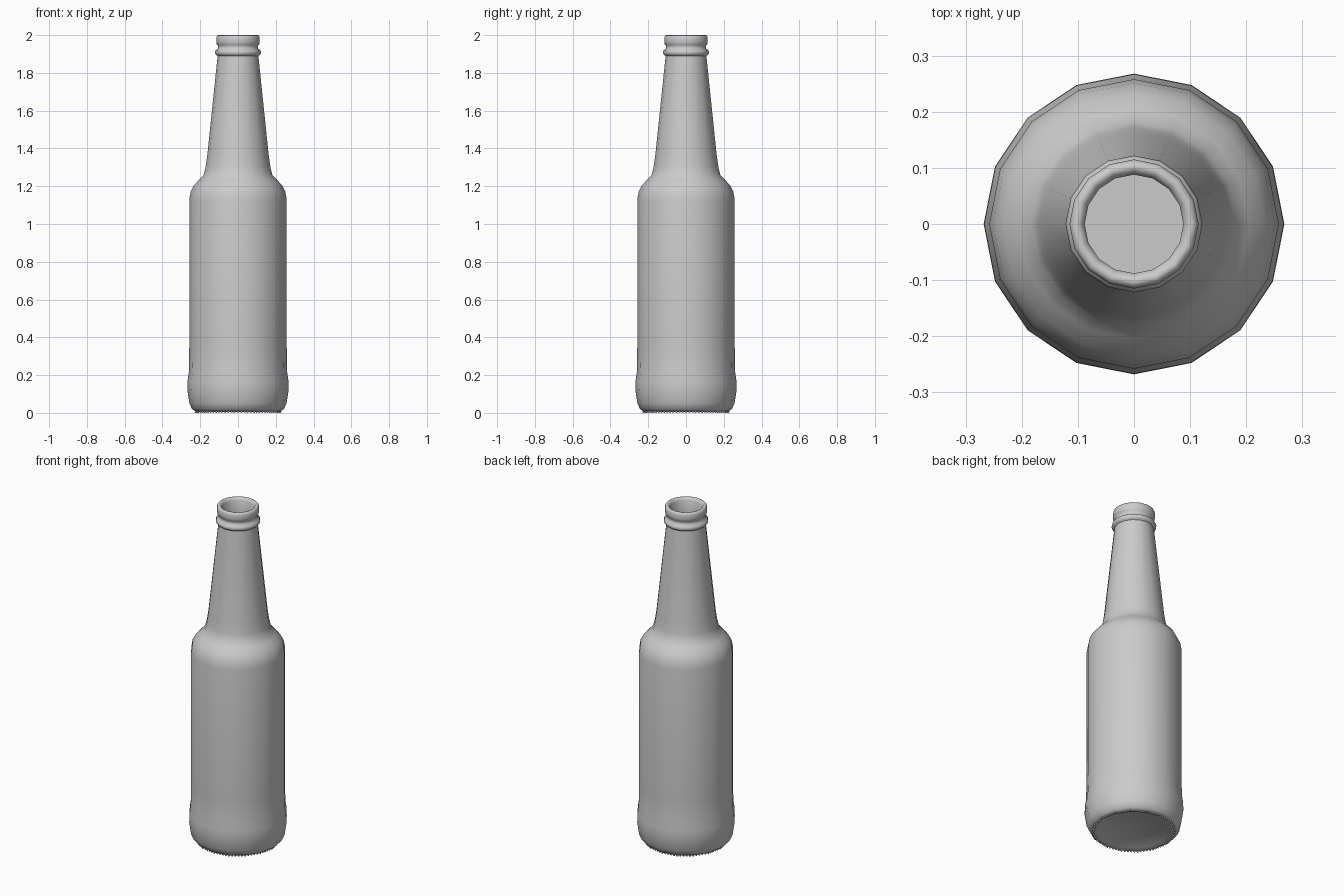
import bpy, bmesh, math

if "Cube" in bpy.data.objects:
    bpy.data.objects.remove(bpy.data.objects["Cube"])

SIDES = 16


def finish(bm, name, angle):
    bmesh.ops.recalc_face_normals(bm, faces=bm.faces)
    mesh = bpy.data.meshes.new(name)
    bm.to_mesh(mesh)
    bm.free()
    ob = bpy.data.objects.new(name, mesh)
    bpy.context.collection.objects.link(ob)
    bpy.ops.object.select_all(action='DESELECT')
    ob.select_set(True)
    bpy.context.view_layer.objects.active = ob
    bpy.ops.object.shade_smooth_by_angle(angle=math.radians(angle))
    return ob


def lathe(name, profile, sides, angle=60):
    """Revolve (radius, z) points around z and cap both ends."""
    bm = bmesh.new()
    rings = []
    for r, z in profile:
        rings.append([bm.verts.new((r * math.cos(2 * math.pi * i / sides),
                                    r * math.sin(2 * math.pi * i / sides), z))
                      for i in range(sides)])
    for a, b in zip(rings, rings[1:]):
        for i in range(sides):
            j = (i + 1) % sides
            bm.faces.new((a[i], a[j], b[j], b[i]))
    bm.faces.new(rings[0])
    bm.faces.new(rings[-1])
    return finish(bm, name, angle)


# Outer wall from the recessed base up to the lip, then down the inner wall
outer = [(0.195, 0.014), (0.21, 0.006), (0.225, 0.008), (0.243, 0.02), (0.257, 0.05),
         (0.268, 0.12), (0.267, 0.17), (0.26, 0.22), (0.258, 0.35),
         (0.258, 1.13), (0.251, 1.17), (0.233, 1.205), (0.205, 1.235),
         (0.182, 1.26), (0.172, 1.30), (0.163, 1.36), (0.108, 1.89)]
finish_ring = [(0.118, 1.897), (0.122, 1.908), (0.118, 1.92), (0.107, 1.927),
               (0.107, 1.945), (0.113, 1.952), (0.115, 1.965), (0.115, 1.985),
               (0.111, 1.997), (0.103, 2.0), (0.095, 1.997), (0.088, 1.985)]
inner = [(0.088, 1.88), (0.14, 1.35), (0.16, 1.25), (0.21, 1.2),
         (0.235, 1.12), (0.238, 0.12), (0.21, 0.04)]
lathe("bottle", outer + finish_ring + inner, SIDES)

# Ring of small grip beads around the underside
bm = bmesh.new()
count = 80
for i in range(count):
    t = 2 * math.pi * i / count
    # follow the sixteen-sided outline of the base
    step = 2 * math.pi / SIDES
    r = 0.224 * math.cos(step / 2) / math.cos(t % step - step / 2)
    made = bmesh.ops.create_icosphere(bm, subdivisions=1, radius=0.006)
    bmesh.ops.translate(bm, verts=made["verts"],
                        vec=(r * math.cos(t), r * math.sin(t), 0.006))
finish(bm, "base_beads", 80)
